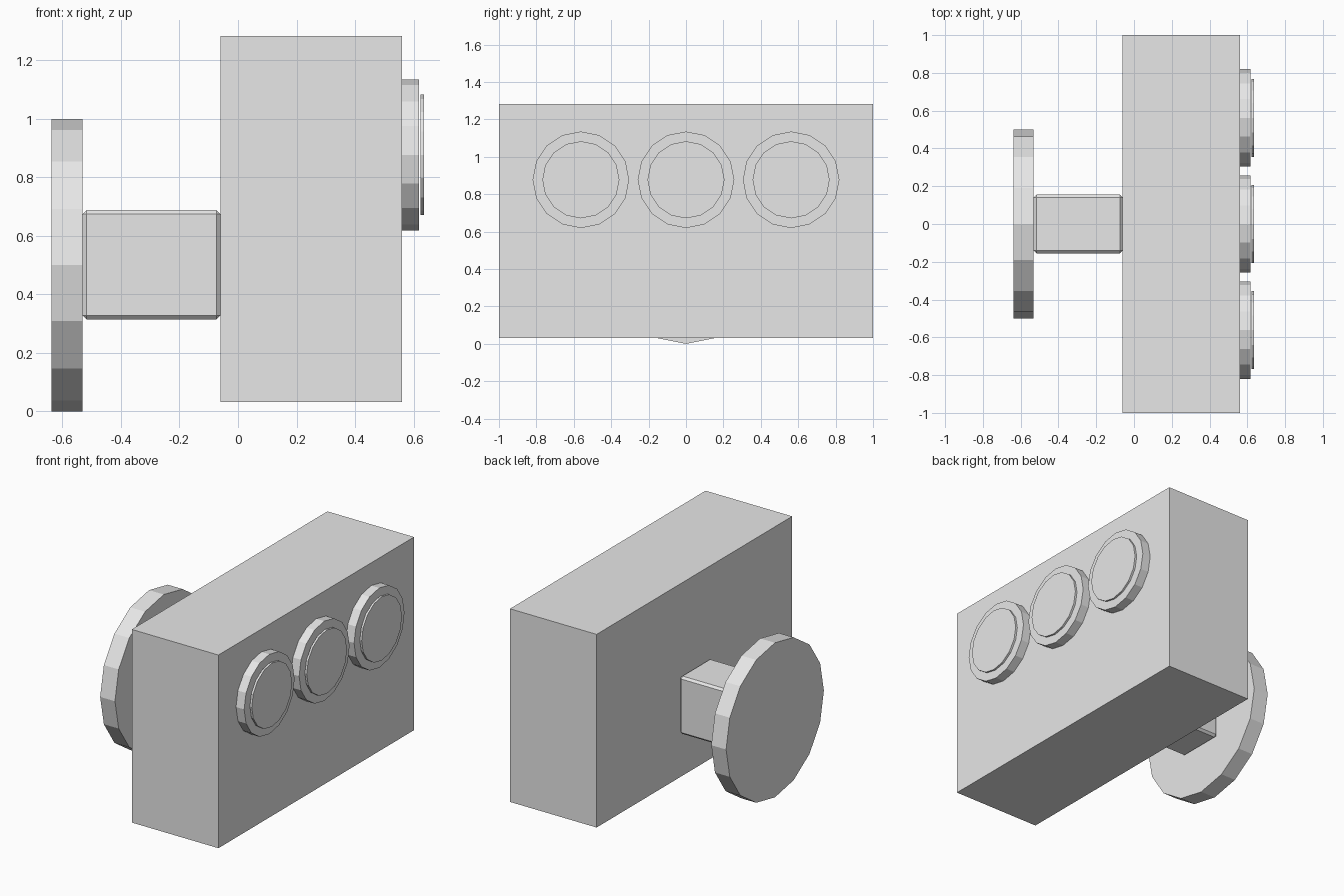
import bpy
import math

if "Cube" in bpy.data.objects:
    bpy.data.objects.remove(bpy.data.objects["Cube"])

grey = bpy.data.materials.new("light grey")
grey.diffuse_color = (0.8, 0.8, 0.8, 1)
grey.use_nodes = True
grey.node_tree.nodes["Principled BSDF"].inputs["Base Color"].default_value = grey.diffuse_color


def finish(name):
    ob = bpy.context.object
    ob.name = name
    ob.data.materials.append(grey)
    return ob


def box(name, x0, x1, y0, y1, z0, z1):
    bpy.ops.mesh.primitive_cube_add(
        size=1, location=((x0 + x1) / 2, (y0 + y1) / 2, (z0 + z1) / 2))
    ob = finish(name)
    ob.scale = (x1 - x0, y1 - y0, z1 - z0)
    bpy.ops.object.transform_apply(location=False, rotation=False, scale=True)
    return ob


def disc(name, x0, x1, y, z, radius):
    # 16-sided disc with its axis along x
    bpy.ops.mesh.primitive_cylinder_add(
        vertices=16, radius=radius, depth=x1 - x0,
        location=((x0 + x1) / 2, y, z), rotation=(0, math.pi / 2, 0))
    return finish(name)


# Main body
box("body", -0.06, 0.56, -1, 1, 0.032, 1.282)

# Rear stem with a small bevel, and the round base plate behind it
stem = box("stem", -0.531, -0.06, -0.155, 0.155, 0.314, 0.688)
bevel = stem.modifiers.new("bevel", 'BEVEL')
bevel.width = 0.014
bevel.segments = 1
disc("mount_disc", -0.637, -0.531, 0, 0.5, 0.5)

# Three round dials on the face, each with a thin raised cap
for i, y in enumerate((-0.562, 0, 0.562), 1):
    disc(f"dial_{i}", 0.56, 0.618, y, 0.877, 0.258)
    disc(f"dial_cap_{i}", 0.623, 0.636, y, 0.877, 0.206)
